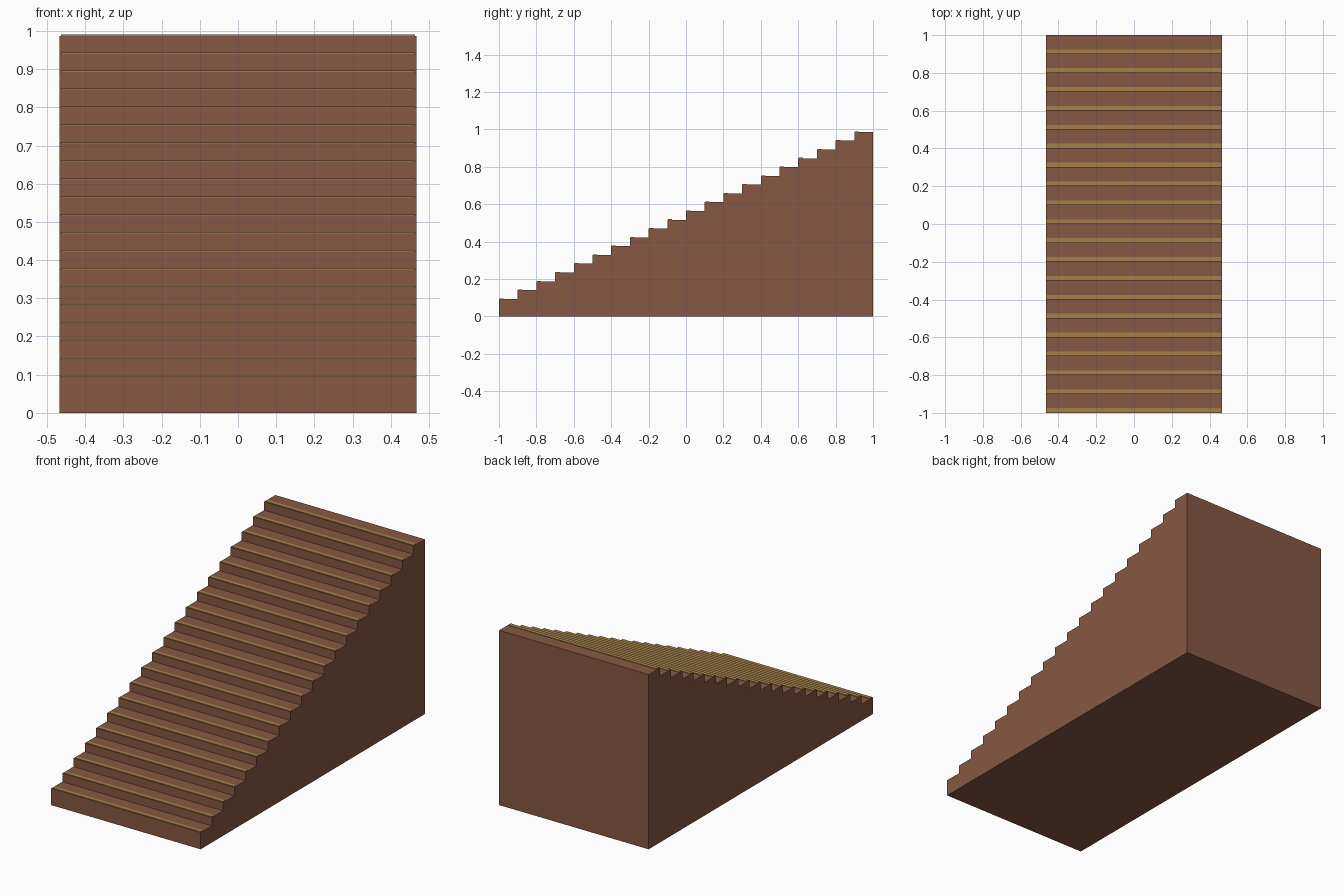
import bpy
import bmesh

STEPS, RUN, RISE = 20, 0.1, 0.047
HALF_W = 0.467
STRIP_DEPTH, STRIP_H, INSET = 0.022, 0.003, 0.003

cube = bpy.data.objects.get("Cube")
if cube:
    bpy.data.objects.remove(cube, do_unlink=True)


def material(name, srgb):
    rgba = [(c / 255 / 12.92 if c < 11 else ((c / 255 + 0.055) / 1.055) ** 2.4) for c in srgb] + [1]
    mat = bpy.data.materials.new(name)
    mat.use_nodes = True
    mat.diffuse_color = rgba
    mat.node_tree.nodes["Principled BSDF"].inputs["Base Color"].default_value = rgba
    return mat


def finish(name, bm, mat):
    bmesh.ops.recalc_face_normals(bm, faces=bm.faces)
    mesh = bpy.data.meshes.new(name)
    bm.to_mesh(mesh)
    bm.free()
    mesh.materials.append(mat)
    obj = bpy.data.objects.new(name, mesh)
    bpy.context.collection.objects.link(obj)
    return obj


brown = material("brown wood", (135, 88, 67))
gold = material("golden strip", (165, 128, 74))

# Staircase body: stepped side profile extruded across the width
profile = [(1, 0), (-1, 0)]
for i in range(STEPS):
    y, z = -1 + i * RUN, (i + 2) * RISE
    profile += [(y, z), (y + RUN, z)]
bm = bmesh.new()
side = bm.faces.new([bm.verts.new((-HALF_W, y, z)) for y, z in profile])
swept = bmesh.ops.extrude_face_region(bm, geom=[side])["geom"]
bmesh.ops.translate(bm, vec=(2 * HALF_W, 0, 0),
                    verts=[v for v in swept if isinstance(v, bmesh.types.BMVert)])
finish("staircase", bm, brown)

# Thin nosing strip along the front of every tread
for i in range(STEPS):
    bm = bmesh.new()
    bmesh.ops.create_cube(bm, size=1)
    bmesh.ops.scale(bm, vec=(2 * (HALF_W - INSET), STRIP_DEPTH, STRIP_H), verts=bm.verts)
    strip = finish(f"nosing_strip_{i + 1}", bm, gold)
    strip.location = (0, -1 + i * RUN + INSET + STRIP_DEPTH / 2, (i + 2) * RISE + STRIP_H / 2)
